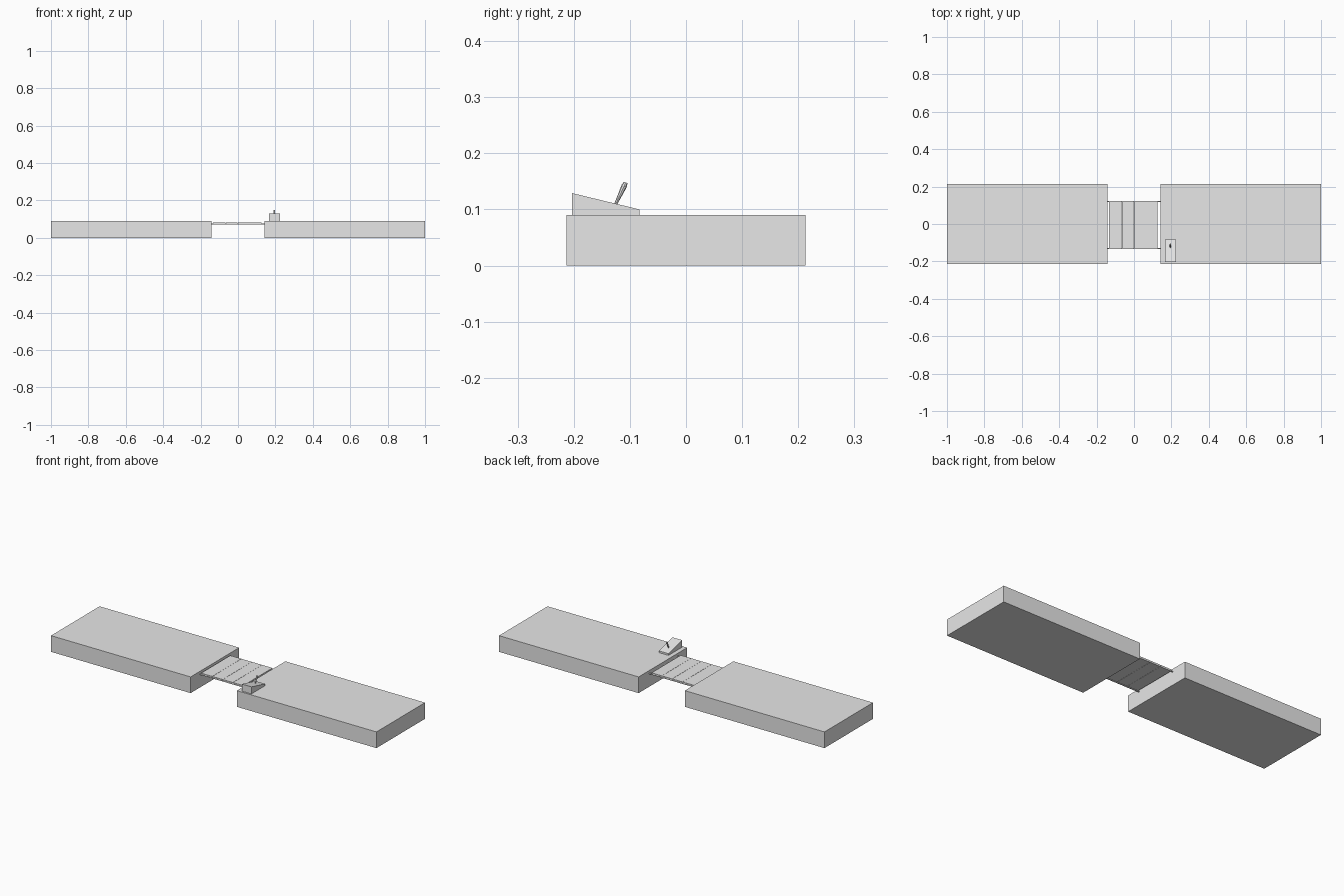
import bpy, bmesh, math
from mathutils import Vector

if "Cube" in bpy.data.objects:
    bpy.data.objects.remove(bpy.data.objects["Cube"])

grey = bpy.data.materials.new("light grey")
grey.diffuse_color = (0.8, 0.8, 0.8, 1)
grey.use_nodes = True
grey.node_tree.nodes["Principled BSDF"].inputs["Base Color"].default_value = grey.diffuse_color


def finish(name, bm):
    bmesh.ops.recalc_face_normals(bm, faces=bm.faces)
    mesh = bpy.data.meshes.new(name)
    bm.to_mesh(mesh)
    bm.free()
    mesh.materials.append(grey)
    ob = bpy.data.objects.new(name, mesh)
    bpy.context.collection.objects.link(ob)
    return ob


def box(name, lo, hi):
    bm = bmesh.new()
    bmesh.ops.create_cube(bm, size=1)
    for v in bm.verts:
        v.co = [(a + b) / 2 + c * (b - a) for a, b, c in zip(lo, hi, v.co)]
    return finish(name, bm)


def rod(name, start, end, r1, r2, sides=8):
    start, end = Vector(start), Vector(end)
    axis = end - start
    bm = bmesh.new()
    bmesh.ops.create_cone(bm, cap_ends=True, segments=sides,
                          radius1=r1, radius2=r2, depth=axis.length)
    turn = axis.to_track_quat('Z', 'Y')
    for v in bm.verts:
        v.co = turn @ v.co + (start + end) / 2
    return finish(name, bm)


# Two platforms with a gap between them
box("left_platform", (-1, -0.213, 0), (-0.142, 0.213, 0.09))
box("right_platform", (0.142, -0.213, 0), (1, 0.213, 0.09))

# Bridge planks laid side by side
edges = [-0.134, -0.065, -0.001, 0.062, 0.126]
for i, (a, b) in enumerate(zip(edges, edges[1:])):
    box(f"bridge_plank_{i + 1}", (a + 0.0005, -0.133, 0.0755),
        (b - 0.0005, 0.123, 0.083))

# Thin support rails under both plank ends
for side, y in (("front", -0.131), ("back", 0.121)):
    box(f"{side}_rail", (-0.142, y - 0.003, 0.0725), (0.142, y + 0.003, 0.0765))

# Sloped control box: side profile extruded across its width
bm = bmesh.new()
profile = [(-0.203, 0.09), (-0.083, 0.09), (-0.083, 0.10), (-0.203, 0.129)]
face = bm.faces.new([bm.verts.new((0.166, y, z)) for y, z in profile])
ext = bmesh.ops.extrude_face_region(bm, geom=[face])
for v in ext["geom"]:
    if isinstance(v, bmesh.types.BMVert):
        v.co.x = 0.225
finish("control_box", bm)

# Lever that flares towards a bevelled tip
rod("lever_shaft", (0.194, -0.126, 0.108), (0.194, -0.110, 0.142), 0.0025, 0.005)
rod("lever_tip", (0.194, -0.110, 0.142), (0.194, -0.1075, 0.148), 0.005, 0.0035)
